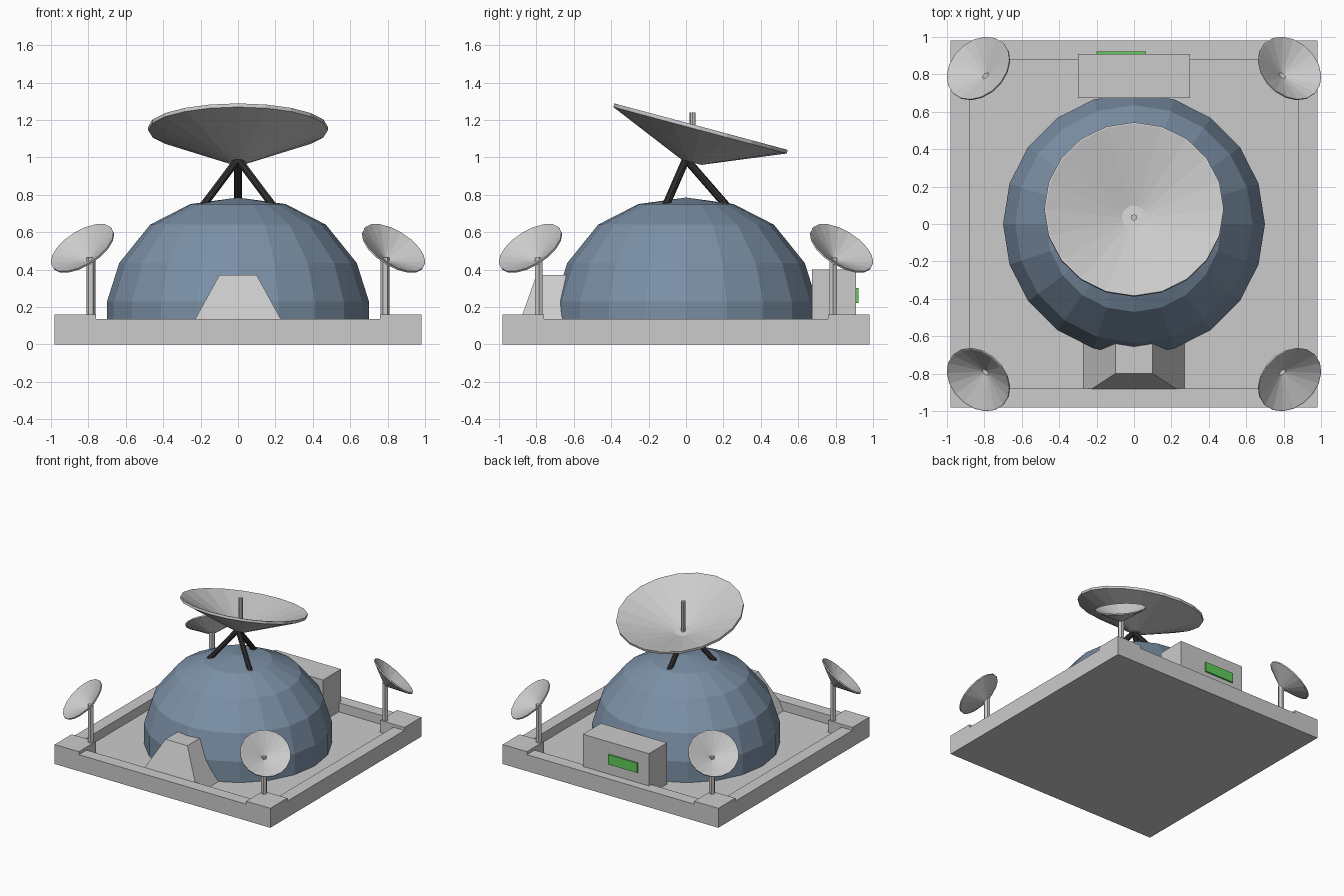
import bpy, bmesh, math
from mathutils import Vector, Matrix

if "Cube" in bpy.data.objects:
    bpy.data.objects.remove(bpy.data.objects["Cube"])


def material(name, rgb):
    m = bpy.data.materials.new(name)
    m.diffuse_color = (*rgb, 1)
    m.use_nodes = True
    m.node_tree.nodes["Principled BSDF"].inputs["Base Color"].default_value = m.diffuse_color
    return m


BLUE = material("dome_blue", (0.2, 0.28, 0.38))
BLACK = material("strut_black", (0.03, 0.03, 0.03))
GREEN = material("panel_green", (0.12, 0.6, 0.1))


def finish(bm, name, mat=None, matrix=None):
    bmesh.ops.recalc_face_normals(bm, faces=bm.faces)
    mesh = bpy.data.meshes.new(name)
    bm.to_mesh(mesh)
    bm.free()
    ob = bpy.data.objects.new(name, mesh)
    bpy.context.collection.objects.link(ob)
    if mat:
        mesh.materials.append(mat)
    if matrix:
        ob.matrix_world = matrix
    return ob


def lathe(name, profile, sides, mat=None, matrix=None, start=0.0):
    """Turn (radius, z) points around z; radius 0 closes to a single point."""
    bm = bmesh.new()
    rings = []
    for r, z in profile:
        if r == 0:
            rings.append([bm.verts.new((0, 0, z))] * sides)
        else:
            angles = [start + math.tau * i / sides for i in range(sides)]
            rings.append([bm.verts.new((r * math.cos(a), r * math.sin(a), z)) for a in angles])
    for low, high in zip(rings, rings[1:]):
        for i in range(sides):
            j = (i + 1) % sides
            bm.faces.new(dict.fromkeys((low[i], low[j], high[j], high[i])))
    return finish(bm, name, mat, matrix)


def frustum(name, low, high, mat=None):
    """Box between two rectangles, each (x0, x1, y0, y1, z)."""
    bm = bmesh.new()
    loops = [[bm.verts.new(p) for p in ((a, c, z), (b, c, z), (b, d, z), (a, d, z))]
             for a, b, c, d, z in (low, high)]
    for loop in loops:
        bm.faces.new(loop)
    for i in range(4):
        j = (i + 1) % 4
        bm.faces.new((loops[0][i], loops[0][j], loops[1][j], loops[1][i]))
    return finish(bm, name, mat)


def box(name, x0, x1, y0, y1, z0, z1, mat=None):
    return frustum(name, (x0, x1, y0, y1, z0), (x0, x1, y0, y1, z1), mat)


def rod(name, p, q, radius, sides, mat=None):
    p, q = Vector(p), Vector(q)
    d = q - p
    m = Matrix.Translation(p) @ d.to_track_quat('Z', 'Y').to_matrix().to_4x4()
    return lathe(name, [(0, 0), (radius, 0), (radius, d.length), (0, d.length)], sides, mat, m)


# Square base tray with a raised rim
S = math.sqrt(2)
lathe("base_tray", [(0, 0), (0.98 * S, 0), (0.98 * S, 0.135), (0.88 * S, 0.135),
                    (0.88 * S, 0.06), (0, 0.06)], 4, start=math.pi / 4)

# Faceted dome
lathe("dome", [(0, 0.06), (0.70, 0.06), (0.70, 0.23), (0.635, 0.435), (0.47, 0.64),
               (0.255, 0.75), (0, 0.785)], 20, BLUE)

# Sloped entrance at the front
frustum("entrance", (-0.27, 0.27, -0.91, -0.55, 0.06), (-0.10, 0.10, -0.80, -0.55, 0.37))

# Equipment block with green panel at the back
box("equipment_block", -0.30, 0.30, 0.675, 0.91, 0.06, 0.40)
box("green_panel", -0.20, 0.065, 0.90, 0.922, 0.22, 0.30, GREEN)

# Tripod carrying the main dish
for i, deg in enumerate((90, 210, 330)):
    a = math.radians(deg)
    rod(f"tripod_leg_{i + 1}", (0.235 * math.cos(a), 0.235 * math.sin(a), 0.72),
        (0, 0, 0.99), 0.021, 8, BLACK)

# Main dish, tilted backwards, with upright feed
tilt = Matrix.Translation((0, 0.08, 1.164)) @ Matrix.Rotation(math.radians(-15), 4, 'X')
lathe("main_dish", [(0, -0.197), (0.055, -0.197), (0.48, -0.02), (0.48, 0), (0.472, 0),
                    (0.065, -0.172), (0, -0.172)], 20, None, tilt)
rod("main_feed", (0, 0.035, 0.98), (0, 0.035, 1.24), 0.017, 8)

# Four corner blocks with posts and outward-facing small dishes
elev = math.radians(48)
for sx in (-1, 1):
    for sy in (-1, 1):
        tag = ("front" if sy < 0 else "back") + ("_left" if sx < 0 else "_right")
        x0, x1 = sorted((0.76 * sx, 0.98 * sx))
        y0, y1 = sorted((0.76 * sy, 0.98 * sy))
        box("corner_block_" + tag, x0, x1, y0, y1, 0.05, 0.16)
        rod("post_" + tag, (0.787 * sx, 0.787 * sy, 0.15), (0.787 * sx, 0.787 * sy, 0.465), 0.024, 6)
        n = Vector((sx * math.cos(elev) / S, sy * math.cos(elev) / S, math.sin(elev)))
        m = Matrix.Translation((0.834 * sx, 0.834 * sy, 0.517)) @ n.to_track_quat('Z', 'Y').to_matrix().to_4x4()
        lathe("small_dish_" + tag, [(0, -0.105), (0.19, -0.01), (0.19, 0), (0.185, 0), (0, -0.092)],
              18, None, m)
